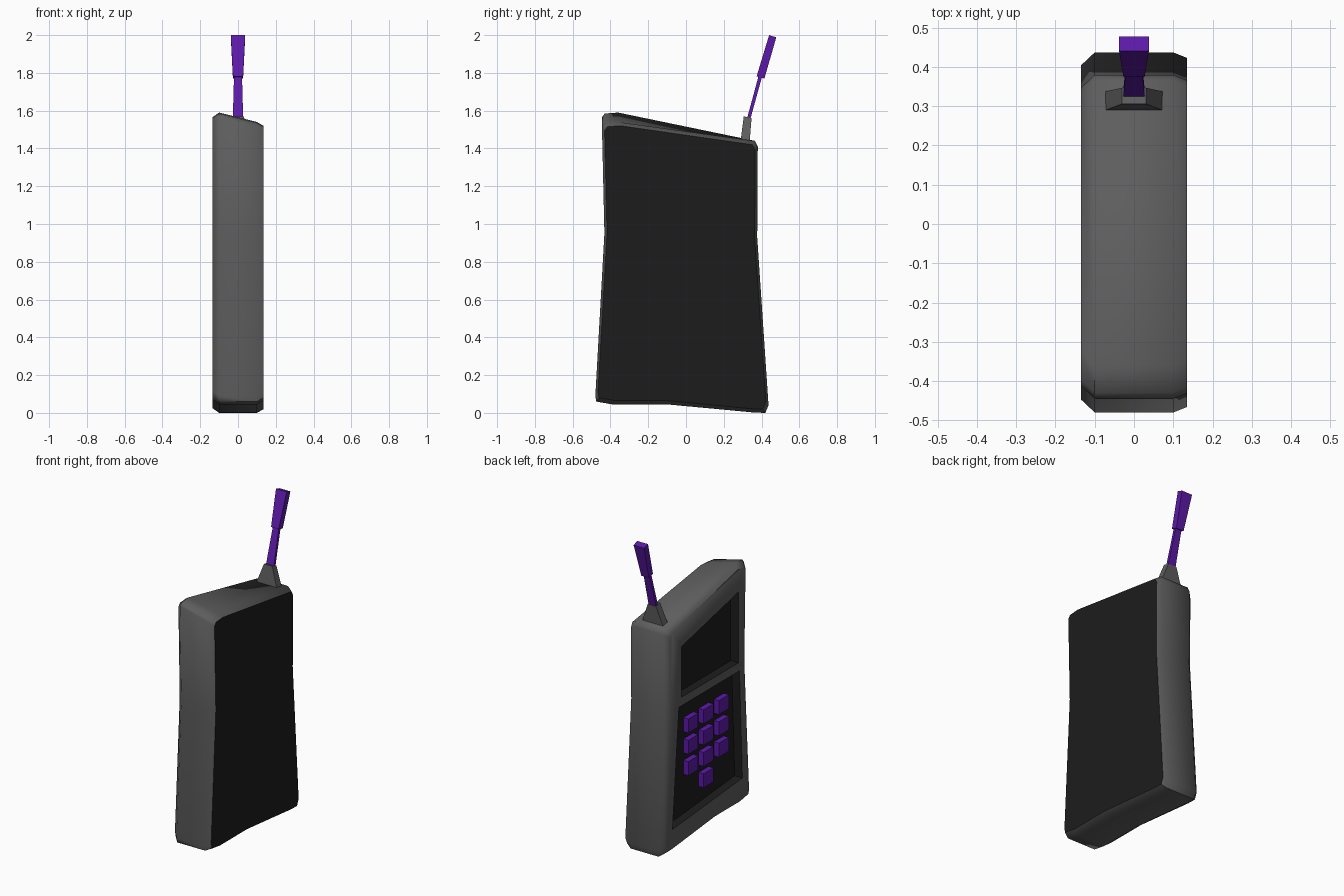
import bpy, bmesh
from math import copysign, radians

if "Cube" in bpy.data.objects:
    bpy.data.objects.remove(bpy.data.objects["Cube"])


def material(name, rgb):
    m = bpy.data.materials.new(name)
    m.diffuse_color = (*rgb, 1)
    m.use_nodes = True
    m.node_tree.nodes["Principled BSDF"].inputs["Base Color"].default_value = m.diffuse_color
    return m


GREY = material("dark_grey", (0.11, 0.11, 0.11))
BLACK = material("black", (0.012, 0.012, 0.012))
PURPLE = material("purple", (0.11, 0.01, 0.40))


def loft(name, rings, mats):
    """Closed solid through rings of equal point count."""
    bm = bmesh.new()
    loops = [[bm.verts.new(p) for p in ring] for ring in rings]
    n = len(loops[0])
    for a, b in zip(loops, loops[1:]):
        for i in range(n):
            bm.faces.new((a[i], a[(i + 1) % n], b[(i + 1) % n], b[i]))
    bm.faces.new(loops[0])
    bm.faces.new(loops[-1])
    bmesh.ops.recalc_face_normals(bm, faces=bm.faces)
    me = bpy.data.meshes.new(name)
    bm.to_mesh(me)
    bm.free()
    for m in mats:
        me.materials.append(m)
    ob = bpy.data.objects.new(name, me)
    bpy.context.collection.objects.link(ob)
    return ob


def at_x(x, outline):
    return [(x, y, z) for y, z in outline]


def inset(outline, dy, dz):
    out = []
    for y, z in outline:
        if abs(y) > 0.2:
            y -= copysign(dy, y)
        z += -dz if z > 1.2 else dz if z < 0.5 else 0
        out.append((y, z))
    return out


def rect(cx, hx, y0, z0, y1, z1):
    """Cross-section through two (y, z) points, hx wide each way."""
    return [(cx - hx, y0, z0), (cx + hx, y0, z0), (cx + hx, y1, z1), (cx - hx, y1, z1)]


# Body: side outline lofted across x, top front lower on the right
left = [(-.445, 1.565), (-.432, .95), (-.48, .09), (-.475, .06), (-.39, .045),
        (-.1, .045), (.36, .002), (.42, 0), (.437, .04), (.377, .93),
        (.38, 1.41), (.365, 1.44), (-.36, 1.59), (-.43, 1.585)]
right = [(y, z - 0.05 if y < 0 and z > 1.2 else z) for y, z in left]
body = loft("body", [at_x(-.135, inset(left, .033, .025)), at_x(-.1, left),
                     at_x(.1, right), at_x(.135, inset(right, .014, .02))], [GREY, BLACK])

# Black back panel on the right side
for p in body.data.polygons:
    if p.center.x > 0.134:
        p.material_index = 1

# Screen and keypad recesses on the left side
recesses = [[(.24, 1.29), (-.34, 1.42), (-.34, .965), (.24, .965)],
            [(.265, .91), (-.35, .91), (-.38, .21), (.33, .15)]]
for outline in recesses:
    cutter = loft("recess_cutter", [at_x(-.2, outline), at_x(-.08, outline)], [GREY, BLACK])
    cutter.hide_render = True
    for p in cutter.data.polygons:
        p.material_index = 1
    mod = body.modifiers.new("recess", "BOOLEAN")
    mod.operation = "DIFFERENCE"
    mod.solver = "EXACT"
    mod.object = cutter
    bpy.context.view_layer.objects.active = body
    bpy.ops.object.modifier_apply(modifier=mod.name)
    bpy.data.objects.remove(cutter)

bpy.ops.object.select_all(action="DESELECT")
body.select_set(True)
bpy.context.view_layer.objects.active = body
bpy.ops.object.shade_smooth_by_angle(angle=radians(50))

# Buttons: three rows of three and one below
spots = [(c, r) for r in range(3) for c in range(3)] + [(1, 3)]
for c, r in spots:
    y, z = .09 - .155 * c, .737 - .137 * r
    face = [(y - .05, z - .045), (y + .05, z - .045), (y + .05, z + .045), (y - .05, z + .045)]
    loft("button", [at_x(-.115, face), at_x(-.07, face)], [PURPLE])

# Antenna base, thin stem and flared tip
loft("antenna_base", [rect(0, .085, .285, 1.41, .335, 1.41),
                      rect(0, .03, .306, 1.57, .347, 1.56)], [GREY])
loft("antenna_stem", [rect(0, .028, .318, 1.54, .335, 1.535),
                      rect(0, .021, .386, 1.79, .404, 1.785)], [PURPLE])
loft("antenna_tip", [rect(0, .027, .374, 1.782, .415, 1.77),
                     rect(0, .038, .44, 2.0, .478, 1.988)], [PURPLE])
